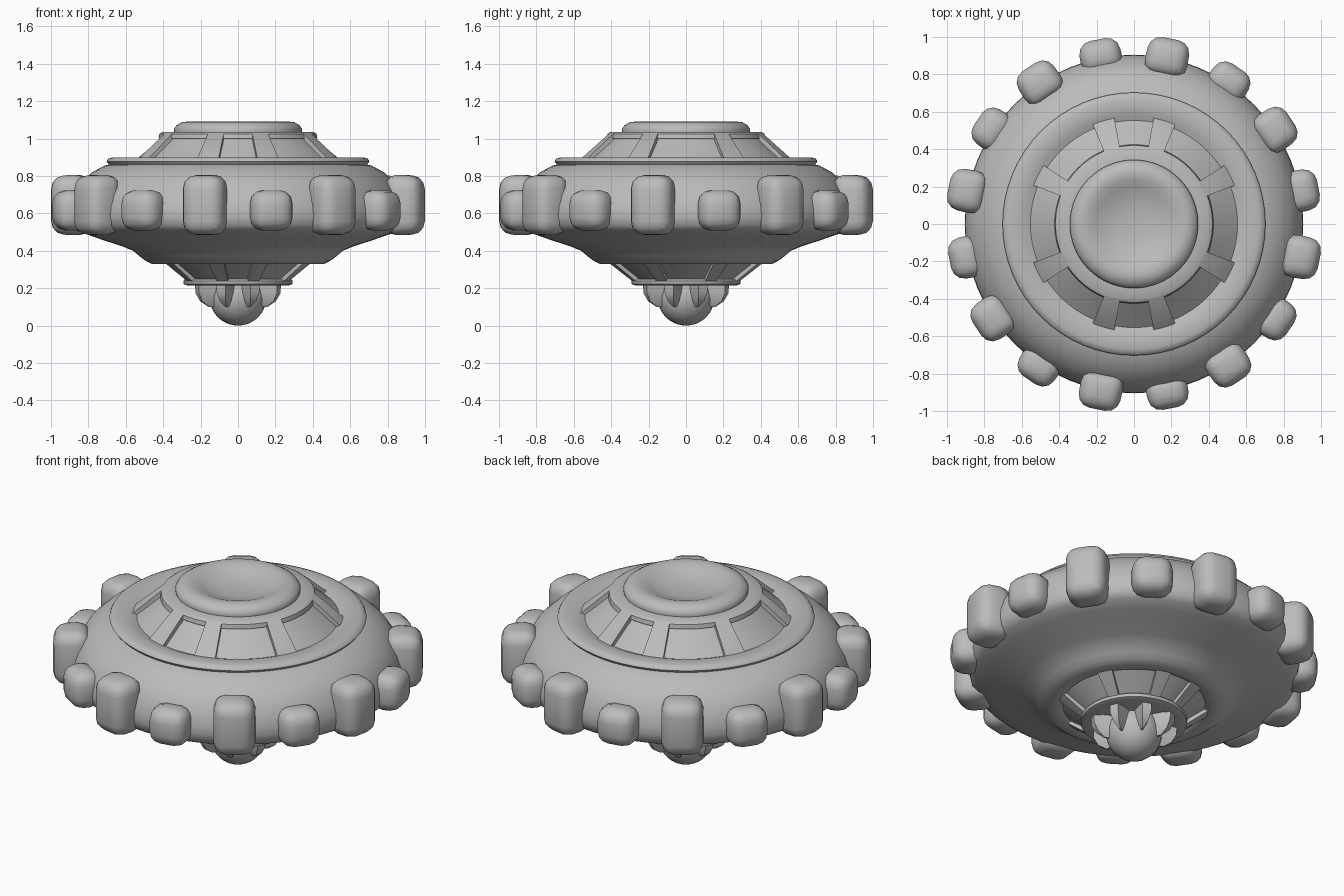
import bpy, bmesh
from math import sin, cos, pi, radians

if "Cube" in bpy.data.objects:
    bpy.data.objects.remove(bpy.data.objects["Cube"], do_unlink=True)

GREY = (0.5, 0.5, 0.5, 1)
mat = bpy.data.materials.new("hull grey")
mat.use_nodes = True
mat.diffuse_color = GREY
mat.node_tree.nodes["Principled BSDF"].inputs["Base Color"].default_value = GREY


def finish(bm, name, angle=35):
    bmesh.ops.remove_doubles(bm, verts=bm.verts, dist=1e-5)
    bmesh.ops.recalc_face_normals(bm, faces=bm.faces)
    me = bpy.data.meshes.new(name)
    bm.to_mesh(me)
    bm.free()
    ob = bpy.data.objects.new(name, me)
    bpy.context.collection.objects.link(ob)
    me.materials.append(mat)
    bpy.ops.object.select_all(action="DESELECT")
    ob.select_set(True)
    bpy.context.view_layer.objects.active = ob
    bpy.ops.object.shade_smooth_by_angle(angle=radians(angle))
    return ob


def sweep(bm, profile, a0=0, a1=360, steps=64, closed=False):
    """Sweep an (r, z) profile about z; a part turn of a closed profile gets end caps."""
    rings = []
    for i in range(steps + 1):
        a = radians(a0 + (a1 - a0) * i / steps)
        rings.append([bm.verts.new((r * cos(a), r * sin(a), z)) for r, z in profile])
    n = len(profile)
    for p, q in zip(rings, rings[1:]):
        for j in range(n if closed else n - 1):
            k = (j + 1) % n
            bm.faces.new((p[j], q[j], q[k], p[k]))
    if a1 - a0 < 360:
        bm.faces.new(rings[0])
        bm.faces.new(rings[-1])


def turned(name, profile, angle=35, closed=False):
    bm = bmesh.new()
    sweep(bm, profile, closed=closed)
    bmesh.ops.dissolve_degenerate(bm, dist=1e-5, edges=bm.edges)
    return finish(bm, name, angle)


# Saucer body with a rounded ledge around the top
turned("saucer_hull", [
    (0.53, 0.87), (0.585, 0.893), (0.62, 0.9), (0.67, 0.9), (0.695, 0.892),
    (0.703, 0.878), (0.69, 0.862), (0.715, 0.855), (0.78, 0.82), (0.84, 0.765),
    (0.88, 0.7), (0.902, 0.63), (0.905, 0.58), (0.895, 0.535), (0.865, 0.508),
    (0.8, 0.485), (0.72, 0.457), (0.62, 0.425), (0.56, 0.4), (0.525, 0.37),
    (0.495, 0.347), (0.46, 0.33), (0.4, 0.33), (0.38, 0.345)], 50)

# Dished cap
turned("dished_cap", [
    (0, 1.035), (0.08, 1.038), (0.15, 1.05), (0.2, 1.07), (0.24, 1.086), (0.27, 1.091),
    (0.3, 1.088), (0.33, 1.07), (0.343, 1.05), (0.34, 1.03)], 50)

# Upper cornice, recessed window cone and pillars
turned("upper_cornice", [(0.33, 1.035), (0.405, 1.035), (0.42, 1.025),
                         (0.425, 1.0), (0.36, 1.0)], closed=True)
turned("upper_windows", [(0.37, 1.035), (0.56, 0.875)])

# Lower window cone and ring
turned("lower_windows", [(0.4, 0.345), (0.25, 0.235)])
turned("lower_ring", [(0.2, 0.25), (0.28, 0.25), (0.292, 0.24), (0.29, 0.222),
                      (0.27, 0.215), (0.2, 0.222)], closed=True)
turned("lower_floor", [(0, 0.225), (0.25, 0.225)])


def pillars(name, profile):
    bm = bmesh.new()
    for mid in (27, 73.5, 106.5, 153):
        for start in (0, 180):
            sweep(bm, profile, mid + start - 6, mid + start + 6, 3, True)
    finish(bm, name)


pillars("upper_pillars", [(0.39, 1.033), (0.42, 1.026), (0.58, 0.885), (0.52, 0.87)])
pillars("lower_pillars", [(0.38, 0.345), (0.418, 0.335), (0.288, 0.235), (0.24, 0.235)])

# Ball below
bm = bmesh.new()
bmesh.ops.create_uvsphere(bm, u_segments=32, v_segments=16, radius=0.152)
bmesh.ops.translate(bm, verts=bm.verts, vec=(0, 0, 0.152))
finish(bm, "bottom_ball")

# Claws gripping the ball
bm = bmesh.new()
for i in range(8):
    a = pi / 8 + i * pi / 4
    rings = []
    for z, half, inner, outer in ((0.225, 0.036, 0.13, 0.238), (0.175, 0.036, 0.12, 0.236),
                                  (0.13, 0.024, 0.12, 0.212), (0.1, 0.006, 0.12, 0.168)):
        corners = ((inner, -half), (outer, -half * 0.7), (outer, half * 0.7), (inner, half))
        rings.append([bm.verts.new((r * cos(a) - t * sin(a), r * sin(a) + t * cos(a), z))
                      for r, t in corners])
    for p, q in zip(rings, rings[1:]):
        for j in range(4):
            k = (j + 1) % 4
            bm.faces.new((p[j], p[k], q[k], q[j]))
    bm.faces.new(rings[0])
    bm.faces.new(rings[-1])
finish(bm, "claws", 30)


# Rounded pods around the rim, alternately tall and short
def pod(name, a, inner, outer, width, bottom, top):
    bm = bmesh.new()
    bmesh.ops.create_cube(bm, size=1)
    for v in bm.verts:
        x, y, z = v.co
        narrow = 0.94 if x > 0 else 1
        v.co = (x * (outer - inner), y * width * narrow, z * (top - bottom) * narrow)
    bmesh.ops.bevel(bm, geom=bm.edges[:], offset=0.068, segments=3, profile=0.5,
                    affect="EDGES", clamp_overlap=True)
    bm.normal_update()
    for v in bm.verts:
        x, y, z = v.co
        r = x + (inner + outer) / 2
        v.co = (r * cos(a) - y * sin(a), r * sin(a) + y * cos(a), z + (bottom + top) / 2)
    finish(bm, name, 60)


for i in range(16):
    a = radians(11.25 + 22.5 * i)
    if i % 2:
        pod(f"tall_pod_{i // 2 + 1}", a, 0.81, 1.01, 0.235, 0.48, 0.81)
    else:
        pod(f"short_pod_{i // 2 + 1}", a, 0.83, 1.005, 0.23, 0.505, 0.728)
